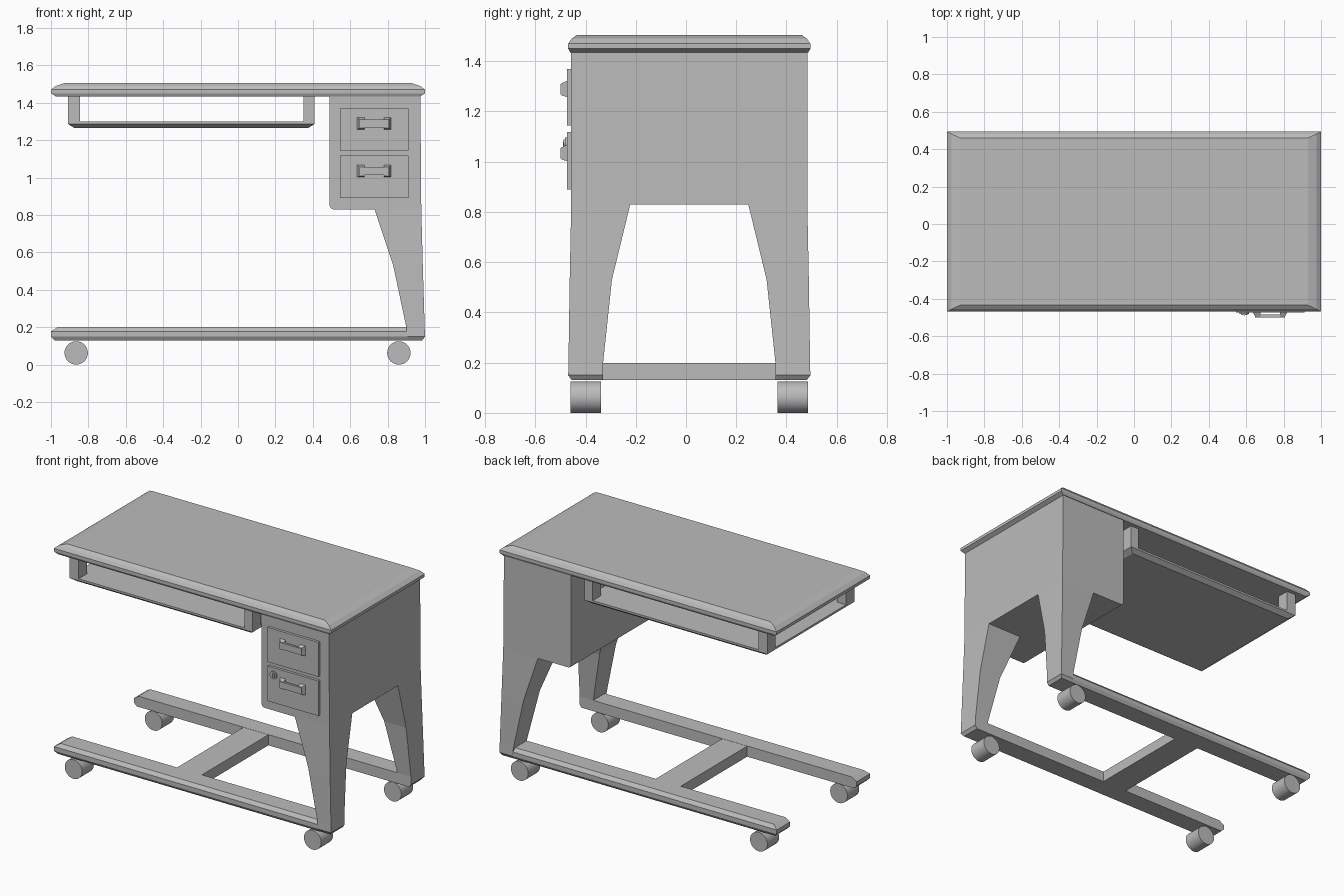
import bpy, bmesh, math
from mathutils import Matrix

if "Cube" in bpy.data.objects:
    bpy.data.objects.remove(bpy.data.objects["Cube"])

C = 0.013  # y of the desk's symmetry plane

grey = bpy.data.materials.new("plain_grey")
grey.diffuse_color = (0.5, 0.5, 0.5, 1)
grey.use_nodes = True
grey.node_tree.nodes["Principled BSDF"].inputs["Base Color"].default_value = grey.diffuse_color


def finish(name, bm):
    bmesh.ops.recalc_face_normals(bm, faces=bm.faces)
    me = bpy.data.meshes.new(name)
    bm.to_mesh(me)
    bm.free()
    ob = bpy.data.objects.new(name, me)
    me.materials.append(grey)
    bpy.context.collection.objects.link(ob)
    return ob


def skin(name, rings):
    """Closed solid through rings of points."""
    bm = bmesh.new()
    vs = [[bm.verts.new(p) for p in r] for r in rings]
    n = len(vs[0])
    for a, b in zip(vs, vs[1:]):
        for i in range(n):
            j = (i + 1) % n
            bm.faces.new((a[i], a[j], b[j], b[i]))
    bm.faces.new(vs[0])
    bm.faces.new(vs[-1])
    return finish(name, bm)


def loft(name, rects):
    """Rects are (x0, x1, y0, y1, z), stacked upward."""
    return skin(name, [[(a, c, z), (b, c, z), (b, d, z), (a, d, z)]
                       for a, b, c, d, z in rects])


def box(name, x0, x1, y0, y1, z0, z1):
    return loft(name, [(x0, x1, y0, y1, z0), (x0, x1, y0, y1, z1)])


def cylinder(name, x, y0, y1, z, r, n):
    bm = bmesh.new()
    bmesh.ops.create_cone(bm, cap_ends=True, segments=n, radius1=r, radius2=r,
                          depth=y1 - y0)
    bm.transform(Matrix.Translation((x, (y0 + y1) / 2, z)) @
                 Matrix.Rotation(math.pi / 2, 4, 'X'))
    ob = finish(name, bm)
    bpy.ops.object.select_all(action='DESELECT')
    ob.select_set(True)
    bpy.context.view_layer.objects.active = ob
    bpy.ops.object.shade_smooth_by_angle(angle=math.radians(35))
    return ob


# Desktop with sloped edges
loft("desktop", [(-x, x, C - y, C + y, z) for x, y, z in (
    (0.975, 0.474, 1.435), (1.0, 0.482, 1.45), (1.0, 0.482, 1.47),
    (0.975, 0.468, 1.49), (0.93, 0.447, 1.505))])

# Drawer cabinet, rounded at its lower inner edge
profile = [(0.49, 1.436), (0.49, 0.85), (0.496, 0.836), (0.51, 0.83),
           (0.98, 0.83), (0.975, 1.436)]
skin("drawer_cabinet", [[(x, C + s * 0.47, z) for x, z in profile]
                        for s in (-1, 1)])

# Open tray under the desktop: floor and four corner posts
T = 0.448
loft("tray_floor", [(-0.875, 0.375, C - T + 0.03, C + T - 0.03, 1.265),
                    (-0.91, 0.41, C - T, C + T, 1.287),
                    (-0.91, 0.41, C - T, C + T, 1.30)])
for x0, x1 in ((-0.91, -0.845), (0.35, 0.41)):
    for s in (-1, 1):
        ya, yb = sorted((C + s * T, C + s * (T - 0.085)))
        box("tray_post", x0, x1, ya, yb, 1.30, 1.436)

# Legs, floor rails and wheels on both sides
for s, side in ((-1, "front"), (1, "back")):
    loft(side + "_leg", [
        (x0, x1, C + s * a, C + s * b, z) for x0, x1, a, b, z in (
            (0.905, 0.985, 0.343, 0.468, 0.13), (0.905, 1.0, 0.343, 0.482, 0.15),
            (0.90, 0.998, 0.343, 0.481, 0.20), (0.83, 0.988, 0.308, 0.476, 0.53),
            (0.73, 0.98, 0.235, 0.47, 0.83))])
    loft(side + "_rail", [
        (-x, x2, C + s * 0.343, C + s * b, z) for x, x2, b, z in (
            (0.98, 0.98, 0.468, 0.13), (1.0, 0.99, 0.481, 0.15),
            (1.0, 0.99, 0.481, 0.178), (0.965, 0.965, 0.462, 0.20))])
    for x in (-0.865, 0.86):
        ya, yb = sorted((C + s * 0.352, C + s * 0.473))
        cylinder(side + "_wheel", x, ya, yb, 0.0625, 0.0625, 32)

# Bar joining the rails
box("cross_bar", -0.21, -0.03, C - 0.345, C + 0.345, 0.13, 0.199)

# Drawer fronts with handles
for z0, z1, zh in ((1.145, 1.37, 1.29), (0.89, 1.118, 1.035)):
    box("drawer_front", 0.545, 0.912, -0.474, -0.455, z0, z1)
    for x0, x1, lean in ((0.635, 0.675, 0.014), (0.78, 0.82, -0.014)):
        section = [(-0.472, -0.033), (-0.472, 0.033), (-0.496, 0.022),
                   (-0.496, -0.026)]
        skin("handle_mount", [
            [(x + (lean if y < -0.48 and x in (0.635, 0.82) else 0), y, zh + dz)
             for y, dz in section] for x in (x0, x1)])
    box("handle_bar", 0.648, 0.807, -0.5, -0.485, zh - 0.022, zh + 0.02)

# Lock on the lower drawer: collar, plug and key slot plate
cylinder("lock_collar", 0.59, -0.482, -0.472, 1.072, 0.025, 24)
cylinder("lock_plug", 0.59, -0.487, -0.48, 1.072, 0.016, 24)
box("key_slot", 0.587, 0.593, -0.489, -0.486, 1.063, 1.081)
